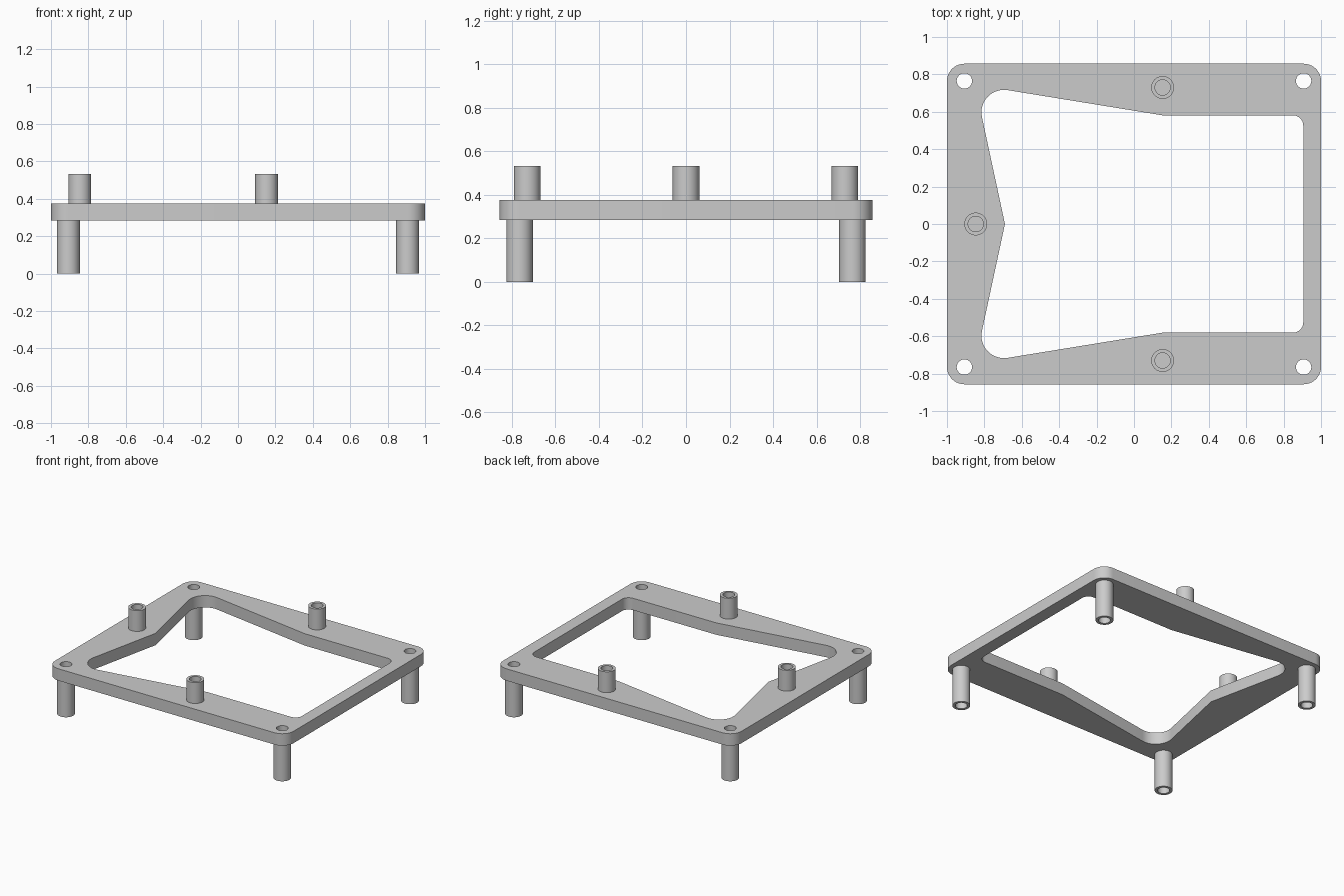
import bpy, bmesh, math
from mathutils import Vector

cube = bpy.data.objects.get("Cube")
if cube:
    bpy.data.objects.remove(cube, do_unlink=True)

GREY = (0.6, 0.6, 0.6, 1.0)
grey = bpy.data.materials.new("light grey")
grey.use_nodes = True
grey.diffuse_color = GREY
grey.node_tree.nodes["Principled BSDF"].inputs["Base Color"].default_value = GREY

PLATE_BOTTOM, PLATE_TOP, POST_TOP = 0.285, 0.375, 0.533
OUTER, BORE = 0.061, 0.041


def circle(x, y, r, n=40):
    return [(x + r * math.cos(math.tau * i / n), y + r * math.sin(math.tau * i / n))
            for i in range(n)]


def rounded(corners, steps=10):
    """Closed outline from (x, y, fillet radius) corners."""
    points = []
    for i, (x, y, r) in enumerate(corners):
        p = Vector((x, y))
        if r == 0:
            points.append(p)
            continue
        a = (Vector(corners[i - 1][:2]) - p).normalized()
        b = (Vector(corners[(i + 1) % len(corners)][:2]) - p).normalized()
        half = a.angle(b) / 2
        centre = p + (a + b).normalized() * (r / math.sin(half))
        start = (p + a * (r / math.tan(half)) - centre).normalized()
        end = (p + b * (r / math.tan(half)) - centre).normalized()
        for k in range(steps + 1):
            points.append(centre + start.slerp(end, k / steps) * r)
    return points


def extruded(name, loops, bottom, top):
    """Solid between two heights; inner loops become through holes."""
    curve = bpy.data.curves.new(name, "CURVE")
    curve.dimensions = "2D"
    curve.fill_mode = "BOTH"
    curve.extrude = (top - bottom) / 2
    for loop in loops:
        spline = curve.splines.new("POLY")
        spline.points.add(len(loop) - 1)
        for point, (x, y) in zip(spline.points, loop):
            point.co = (x, y, 0, 1)
        spline.use_cyclic_u = True
    helper = bpy.data.objects.new(name + " outline", curve)
    bpy.context.collection.objects.link(helper)
    graph = bpy.context.evaluated_depsgraph_get()
    mesh = bpy.data.meshes.new_from_object(helper.evaluated_get(graph))
    bpy.data.objects.remove(helper, do_unlink=True)

    # Weld caps to walls
    bm = bmesh.new()
    bm.from_mesh(mesh)
    bmesh.ops.remove_doubles(bm, verts=bm.verts, dist=0.0001)
    bmesh.ops.recalc_face_normals(bm, faces=bm.faces)
    bmesh.ops.translate(bm, verts=bm.verts, vec=(0, 0, (top + bottom) / 2))
    bm.to_mesh(mesh)
    bm.free()
    mesh.materials.clear()
    mesh.materials.append(grey)
    obj = bpy.data.objects.new(name, mesh)
    bpy.context.collection.objects.link(obj)
    bpy.ops.object.select_all(action="DESELECT")
    obj.select_set(True)
    bpy.context.view_layer.objects.active = obj
    bpy.ops.object.shade_smooth_by_angle(angle=math.radians(30))


def tube(name, x, y, bottom, top):
    extruded(name, [circle(x, y, OUTER), circle(x, y, BORE)], bottom, top)


# Frame plate with its opening, symmetric front to back
rim = rounded([(sx, sy * 0.857, 0.093)
               for sx, sy in ((-1, -1), (1, -1), (1, 1), (-1, 1))])
back_half = [(0.905, 0.581, 0.055), (0.153, 0.581, 0), (-0.85, 0.744, 0.12)]
front_half = [(x, -y, r) for x, y, r in reversed(back_half)]
opening = rounded(back_half + [(-0.69, 0, 0)] + front_half)
leg_spots = {"front_right": (-0.907, -0.765), "front_left": (0.907, -0.765),
             "back_right": (-0.907, 0.765), "back_left": (0.907, 0.765)}
holes = [circle(x, y, BORE) for x, y in leg_spots.values()]
extruded("frame_plate", [rim, opening] + holes, PLATE_BOTTOM, PLATE_TOP)

# Hollow legs under the corner holes
for side, (x, y) in leg_spots.items():
    tube(side + "_leg", x, y, 0, PLATE_BOTTOM)

# Hollow standoff posts on top
for side, x, y in (("front", 0.153, -0.73), ("back", 0.153, 0.73), ("right", -0.846, 0)):
    tube(side + "_standoff", x, y, PLATE_TOP, POST_TOP)
